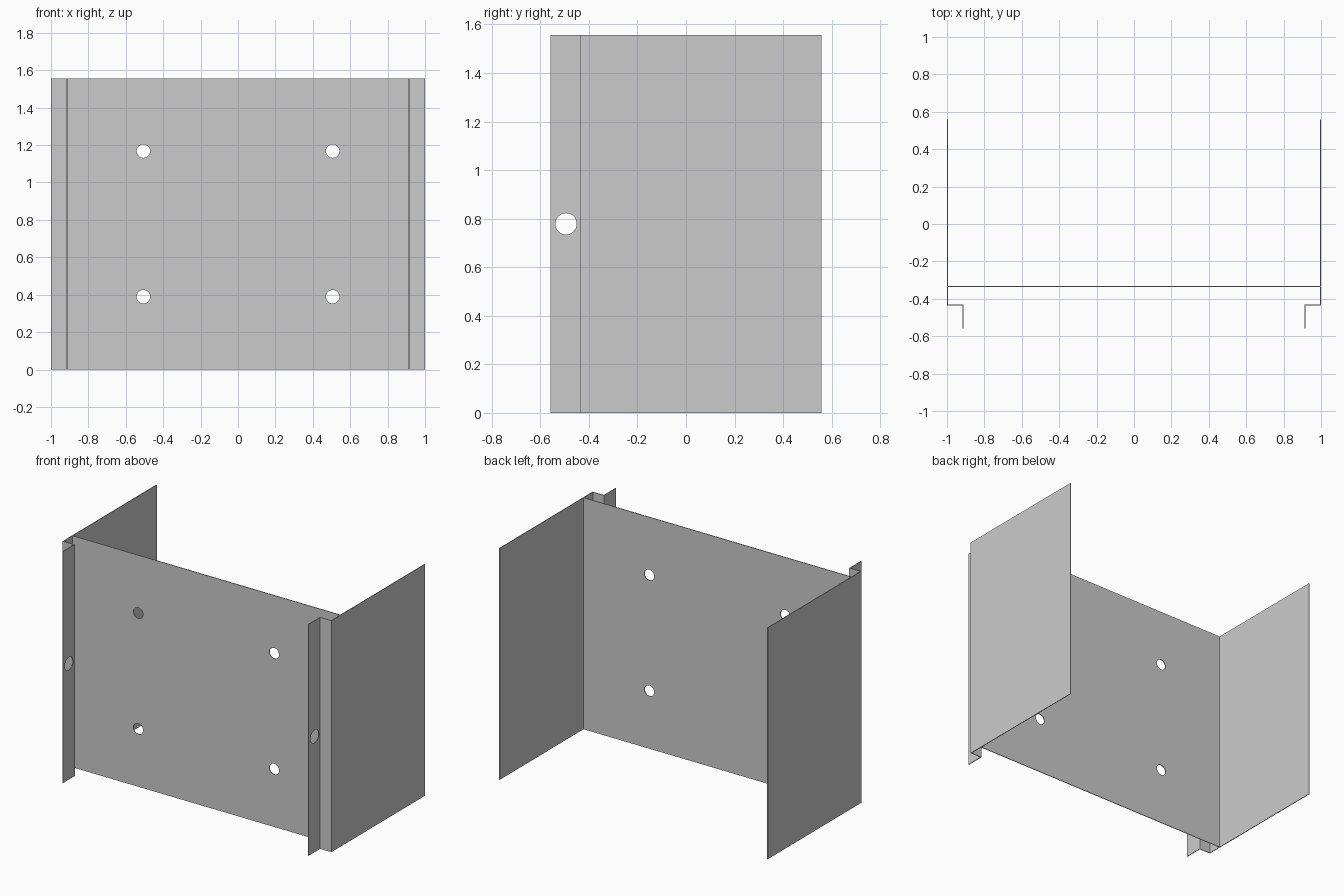
import bpy, bmesh
from math import cos, sin, tau, pi
from mathutils import Matrix

if "Cube" in bpy.data.objects:
    bpy.data.objects.remove(bpy.data.objects["Cube"])

H = 1.557      # height
T = 0.005      # sheet thickness
BACK, FRONT, FOLD = 0.558, -0.558, -0.436
LIP_X = 0.912


def add_loop(curve, pts):
    s = curve.splines.new('POLY')
    s.points.add(len(pts) - 1)
    for p, (u, v) in zip(s.points, pts):
        p.co = (u, v, 0, 1)
    s.use_cyclic_u = True


def plate(name, u0, u1, offset, facing, holes=()):
    """Upright sheet of full height; facing 'Y' spans x, facing 'X' spans y."""
    cu = bpy.data.curves.new(name, 'CURVE')
    cu.dimensions, cu.fill_mode, cu.extrude = '2D', 'BOTH', T / 2
    add_loop(cu, [(u0, 0), (u1, 0), (u1, H), (u0, H)])
    for u, v, r in holes:
        add_loop(cu, [(u + r * cos(tau * i / 32), v + r * sin(tau * i / 32)) for i in range(32)])
    tmp = bpy.data.objects.new(name + "_outline", cu)
    bpy.context.collection.objects.link(tmp)
    dg = bpy.context.evaluated_depsgraph_get()
    me = bpy.data.meshes.new_from_object(tmp.evaluated_get(dg))
    bpy.data.objects.remove(tmp)

    # stand the sheet up and weld its rims
    m = Matrix.Rotation(pi / 2, 4, 'X')
    if facing == 'X':
        m = Matrix.Translation((offset, 0, 0)) @ Matrix.Rotation(pi / 2, 4, 'Z') @ m
    else:
        m = Matrix.Translation((0, offset, 0)) @ m
    me.transform(m)
    bm = bmesh.new()
    bm.from_mesh(me)
    bmesh.ops.remove_doubles(bm, verts=bm.verts, dist=1e-4)
    bmesh.ops.recalc_face_normals(bm, faces=bm.faces)
    for f in bm.faces:
        f.smooth = False
    bm.to_mesh(me)
    bm.free()
    me.name = name
    ob = bpy.data.objects.new(name, me)
    bpy.context.collection.objects.link(ob)
    return ob


# cross panel with four fixing holes
plate("cross_panel", -1, 1, -0.335, 'Y',
      [(x, z, 0.036) for x in (-0.506, 0.506) for z in (H / 4, 3 * H / 4)])

# folded sides: wall, inward flange, forward lip with one hole
for side, s in (("left", -1), ("right", 1)):
    plate(side + "_wall", FOLD, BACK, s * (1 - T / 2), 'X')
    a, b = sorted((s * LIP_X, s))
    plate(side + "_flange", a, b, FOLD + T / 2, 'Y')
    plate(side + "_lip", FRONT, FOLD + T, s * (LIP_X + T / 2), 'X', [(-0.494, H / 2, 0.044)])
